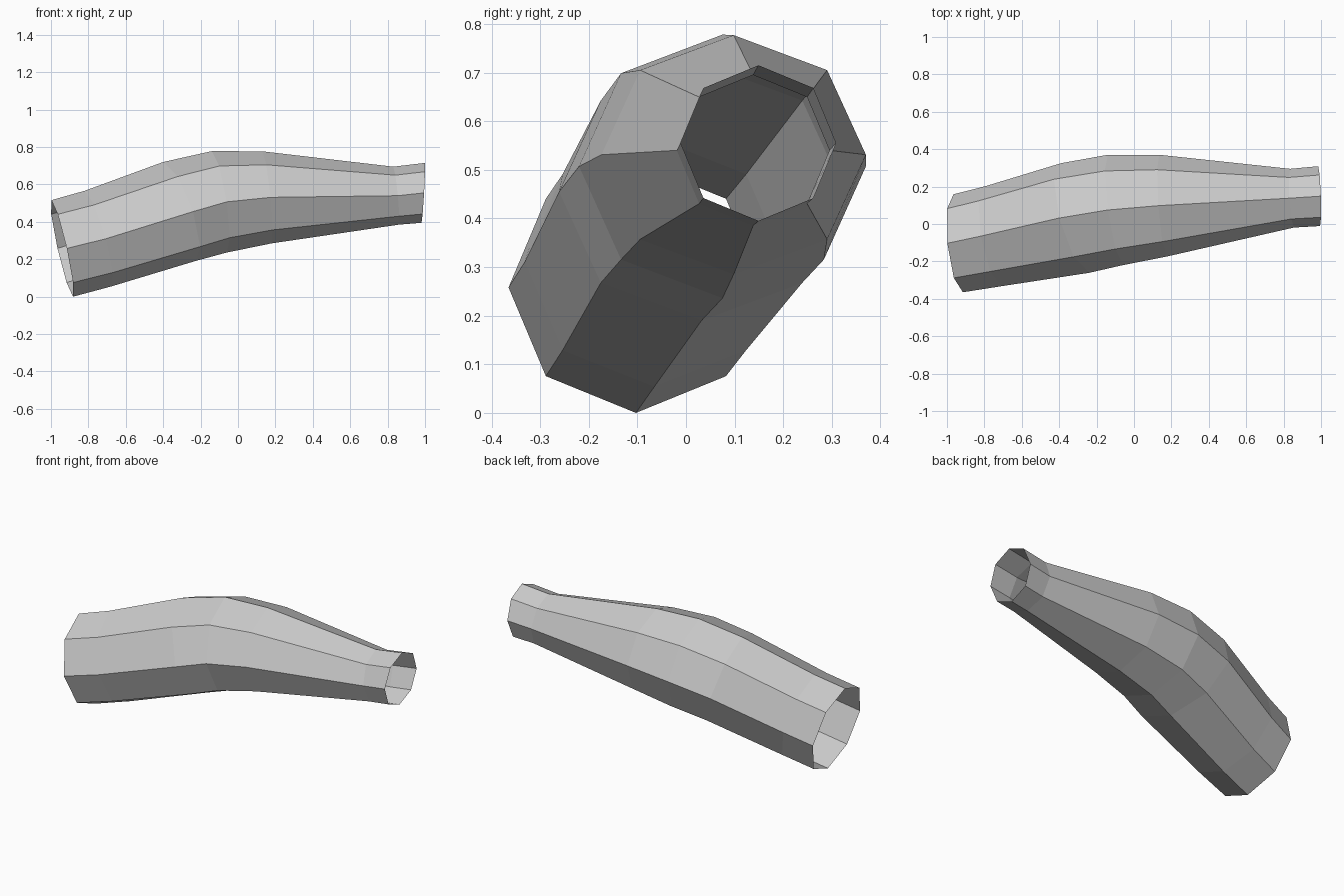
import bpy, bmesh
from math import sin, cos, tau
from mathutils import Vector

if "Cube" in bpy.data.objects:
    bpy.data.objects.remove(bpy.data.objects["Cube"])

SIDES = 8

# Tube sections: centre, sideways half-axis, upward half-axis
sections = [
    ((-0.94, -0.103, 0.258), (-0.025, 0.262, 0), (-0.058, 0, 0.258)),
    ((-0.75, -0.065, 0.310), (-0.045, 0.267, 0), (-0.070, 0, 0.256)),
    ((-0.315, 0.032, 0.455), (-0.075, 0.293, 0), (-0.085, 0, 0.265)),
    ((-0.10, 0.075, 0.507), (-0.040, 0.295, 0), (-0.040, 0, 0.271)),
    ((0.155, 0.098, 0.531), (-0.020, 0.272, 0), (-0.025, 0, 0.246)),
    ((0.845, 0.138, 0.540), (-0.010, 0.157, 0), (-0.015, 0, 0.155)),
    ((0.99, 0.149, 0.555), (-0.005, 0.160, 0), (0.009, 0, 0.160)),
]

# Open-ended bent sleeve skinned through the sections
bm = bmesh.new()
rings = []
for c, a, b in sections:
    c, a, b = Vector(c), Vector(a), Vector(b)
    rings.append([bm.verts.new(c + a * cos(tau * k / SIDES) + b * sin(tau * k / SIDES))
                  for k in range(SIDES)])
for r0, r1 in zip(rings, rings[1:]):
    for k in range(SIDES):
        n = (k + 1) % SIDES
        bm.faces.new((r0[k], r0[n], r1[n], r1[k]))
bm.normal_update()
# Make the faces point outward
f = bm.faces[:][0]
if f.normal.dot(f.calc_center_median() - Vector(sections[0][0])) < 0:
    bmesh.ops.reverse_faces(bm, faces=bm.faces[:])
mesh = bpy.data.meshes.new("bent_sleeve")
bm.to_mesh(mesh)
bm.free()
bpy.context.collection.objects.link(bpy.data.objects.new("bent_sleeve", mesh))
